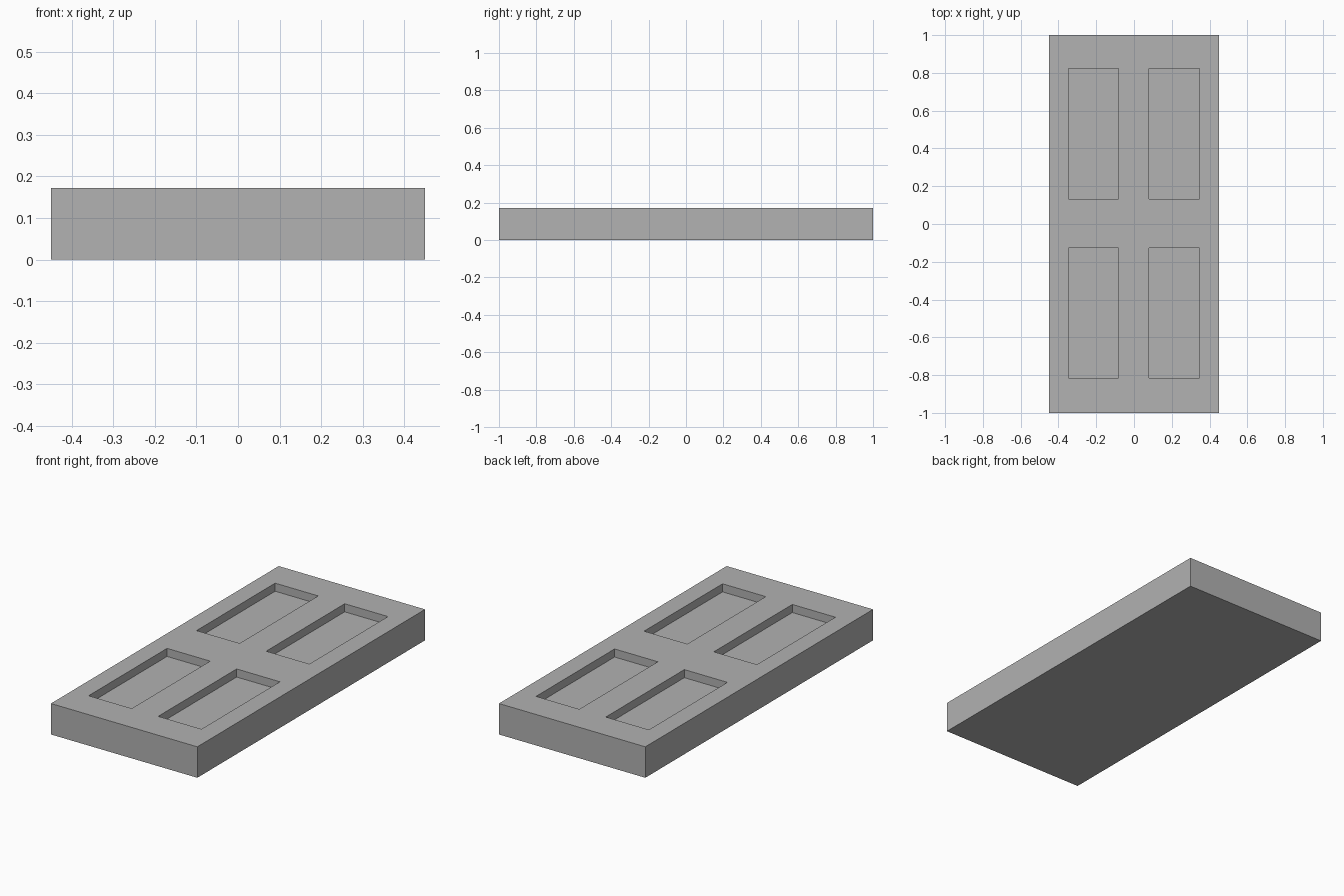
import bpy
import bmesh
from mathutils import Matrix, Vector

cube = bpy.data.objects.get("Cube")
if cube:
    bpy.data.objects.remove(cube, do_unlink=True)

WIDTH, LENGTH, THICK = 0.9, 2.0, 0.172
DEPTH = 0.045
PANEL_X = [(-0.348, -0.083), (0.08, 0.346)]
PANEL_Y = [(-0.815, -0.126), (0.133, 0.823)]

# Single grey paint
grey = bpy.data.materials.new("grey_paint")
grey.use_nodes = True
colour = (0.445, 0.445, 0.445, 1)
grey.diffuse_color = colour
grey.node_tree.nodes["Principled BSDF"].inputs["Base Color"].default_value = colour

# Door slab lying flat
bm = bmesh.new()
bmesh.ops.create_cube(bm, size=1, matrix=Matrix.Translation((0, 0, THICK / 2))
                      @ Matrix.Diagonal((WIDTH, LENGTH, THICK, 1)))

# Cut lines along the panel borders
for axis, spans in ((Vector((1, 0, 0)), PANEL_X), (Vector((0, 1, 0)), PANEL_Y)):
    for span in spans:
        for pos in span:
            bmesh.ops.bisect_plane(bm, geom=bm.verts[:] + bm.edges[:] + bm.faces[:],
                                   plane_co=axis * pos, plane_no=axis)


def inside(value, spans):
    return any(low < value < high for low, high in spans)


# Four sunken panels on the upper face
bm.normal_update()
panels = []
for face in bm.faces:
    centre = face.calc_center_median()
    if face.normal.z > 0.9 and inside(centre.x, PANEL_X) and inside(centre.y, PANEL_Y):
        panels.append(face)
for face in panels:
    floor = bmesh.ops.extrude_discrete_faces(bm, faces=[face])["faces"][0]
    bmesh.ops.translate(bm, verts=floor.verts[:], vec=(0, 0, -DEPTH))
bmesh.ops.recalc_face_normals(bm, faces=bm.faces[:])

mesh = bpy.data.meshes.new("panelled_door")
bm.to_mesh(mesh)
bm.free()
mesh.materials.append(grey)
door = bpy.data.objects.new("panelled_door", mesh)
bpy.context.collection.objects.link(door)
